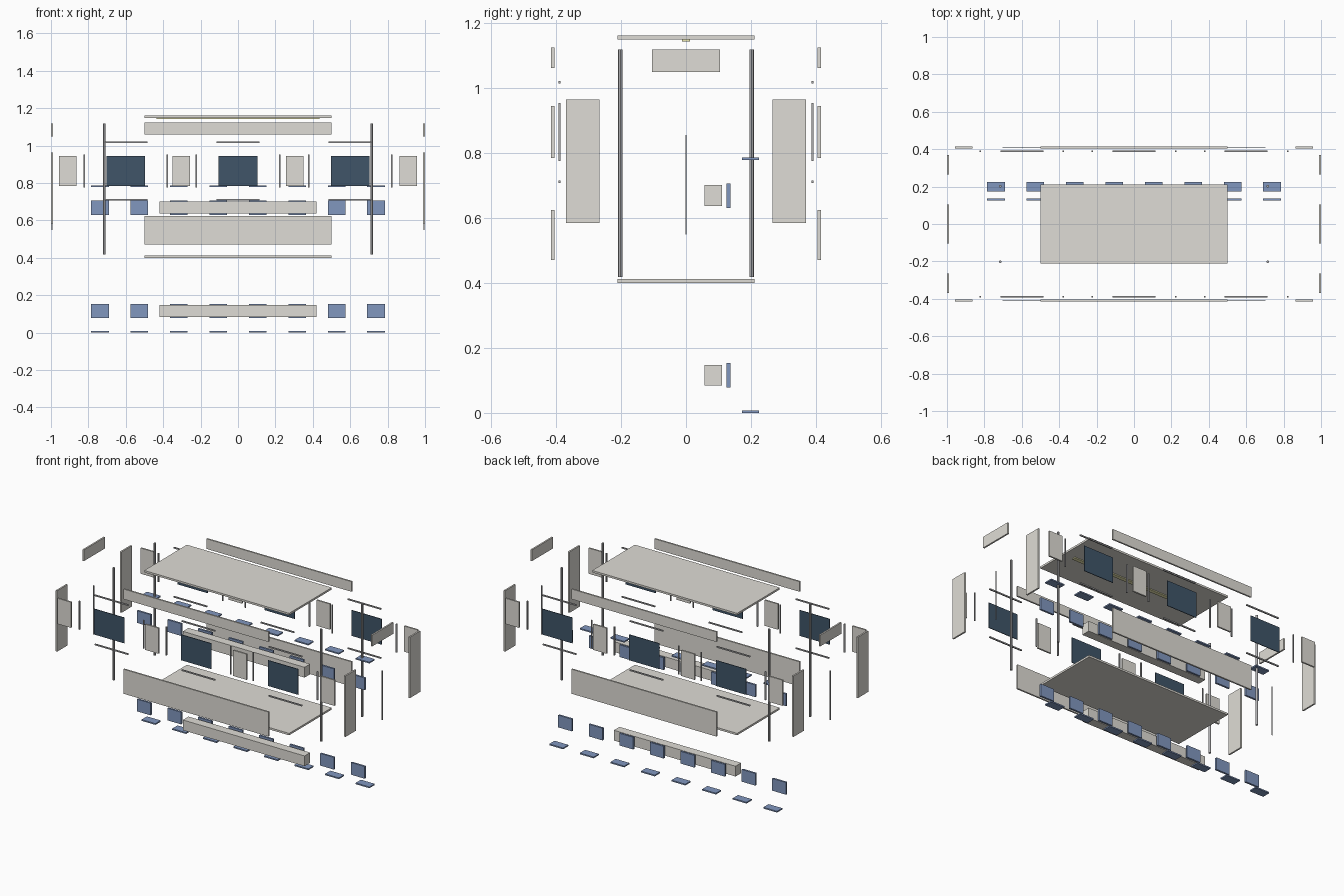
import bpy

if "Cube" in bpy.data.objects:
    bpy.data.objects.remove(bpy.data.objects["Cube"])


def material(name, color):
    m = bpy.data.materials.new(name)
    m.diffuse_color = (*color, 1)
    m.use_nodes = True
    m.node_tree.nodes["Principled BSDF"].inputs["Base Color"].default_value = m.diffuse_color
    return m


SHELL = material("warm_grey", (0.74, 0.72, 0.67))
METAL = material("metal_grey", (0.42, 0.42, 0.43))
GLASS = material("dark_glass", (0.05, 0.09, 0.14))
BLUE = material("seat_blue", (0.22, 0.31, 0.52))
LAMP = material("lamp_yellow", (0.85, 0.82, 0.45))


def box(name, center, size, mat):
    bpy.ops.mesh.primitive_cube_add(size=1, location=center)
    o = bpy.context.object
    o.name = name
    o.scale = size
    bpy.ops.object.transform_apply(location=False, rotation=False, scale=True)
    o.data.materials.append(mat)
    return o


def pole(name, center, radius, length):
    bpy.ops.mesh.primitive_cylinder_add(vertices=12, radius=radius, depth=length,
                                        location=center)
    o = bpy.context.object
    o.name = name
    o.data.materials.append(METAL)
    bpy.ops.object.shade_smooth_by_angle()


# Floor, roof and ceiling lamp
box("floor", (0, 0, 0.408), (1.0, 0.42, 0.012), SHELL)
box("roof", (0, 0, 1.157), (1.0, 0.42, 0.012), SHELL)
box("ceiling_lamp", (0, 0, 1.147), (0.87, 0.024, 0.006), LAMP)

# Long sides: panels, pillars, windows and window frames
for s in (-1, 1):
    y = s * 0.41
    box("lower_side_panel", (0, y, 0.549), (1.0, 0.01, 0.153), SHELL)
    box("upper_side_panel", (0, y, 1.094), (1.0, 0.01, 0.063), SHELL)
    for x in (-0.91, -0.304, 0.304, 0.91):
        box("window_pillar", (x, y, 0.866), (0.093, 0.01, 0.16), SHELL)
    for x in (-0.6, 0, 0.6):
        box("window_glass", (x, y, 0.866), (0.208, 0.004, 0.16), GLASS)
        for z in (0.713, 1.019):
            box("frame_rail", (x, s * 0.389, z), (0.23, 0.007, 0.008), METAL)
        for d in (-0.222, 0.222):
            box("frame_post", (x + d, s * 0.389, 0.866), (0.008, 0.007, 0.178), METAL)

# Car ends: door jambs, header and centre seal
for s in (-1, 1):
    x = s * 0.995
    for y in (-0.317, 0.317):
        box("end_panel", (x, y, 0.776), (0.01, 0.103, 0.38), SHELL)
    box("end_header", (x, 0, 1.085), (0.01, 0.21, 0.07), SHELL)
    box("end_door_seal", (x, 0, 0.704), (0.006, 0.004, 0.307), METAL)

# Grab poles
for x in (-0.715, 0.715):
    for y in (-0.202, 0.202):
        pole("grab_pole", (x, y, 0.77), 0.007, 0.70)

# Two rows of seats with plinths
for zc, zb, zp in ((0.005, 0.118, 0.118), (0.783, 0.67, 0.671)):
    box("seat_plinth", (0, 0.084, zp), (0.84, 0.055, 0.064), SHELL)
    for i in range(8):
        x = (i - 3.5) * 0.211
        box("seat_cushion", (x, 0.199, zc + 0.001), (0.095, 0.052, 0.008), BLUE)
        box("seat_back", (x, 0.131, zb), (0.095, 0.012, 0.076), BLUE)

# Rest the lowest cushions on the ground plane
for o in bpy.data.objects:
    o.location.z -= 0.002
